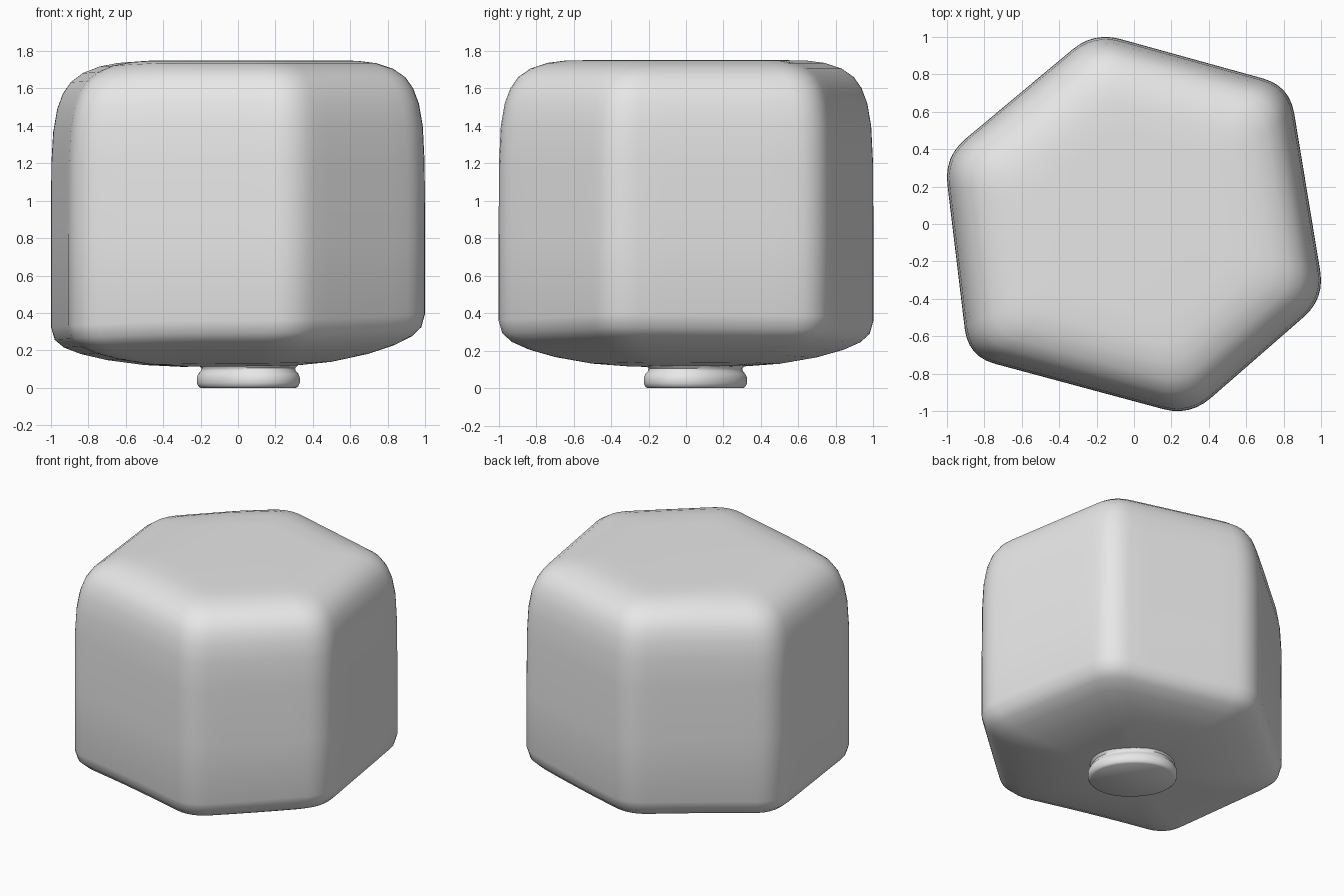
import bpy, bmesh, math
from mathutils import Vector

cube = bpy.data.objects.get("Cube")
if cube:
    bpy.data.objects.remove(cube, do_unlink=True)

grey = bpy.data.materials.new("plain_grey")
grey.use_nodes = True
grey.diffuse_color = (0.8, 0.8, 0.8, 1)
grey.node_tree.nodes["Principled BSDF"].inputs["Base Color"].default_value = (0.8, 0.8, 0.8, 1)


def rounded_outline(corners, cut, arc_steps=6, edge_steps=6):
    """Polygon outline with each corner replaced by a smooth curve."""
    pts = []
    n = len(corners)
    for i, corner in enumerate(corners):
        c = Vector(corner)
        before, after = Vector(corners[i - 1]), Vector(corners[(i + 1) % n])
        a = c + (before - c).normalized() * cut
        b = c + (after - c).normalized() * cut
        for k in range(arc_steps + 1):
            t = k / arc_steps
            pts.append(a * (1 - t) ** 2 + c * 2 * t * (1 - t) + b * t ** 2)
        end = after + (c - after).normalized() * cut
        pts += [b.lerp(end, k / edge_steps) for k in range(1, edge_steps)]
    return pts


def loft(name, outline, profile, centre=(0, 0), shift=None):
    """Stack scaled copies of an outline at the profile's heights."""
    bm = bmesh.new()
    rings = []
    for z, s in profile:
        ring = []
        for p in outline:
            x, y = centre[0] + p.x * s, centre[1] + p.y * s
            ring.append(bm.verts.new((x, y, z + (shift(x, y, z) if shift else 0))))
        rings.append(ring)
    n = len(outline)
    for low, high in zip(rings, rings[1:]):
        for i in range(n):
            j = (i + 1) % n
            bm.faces.new((low[i], low[j], high[j], high[i]))
    bm.faces.new(rings[0][::-1])
    bm.faces.new(rings[-1])
    bmesh.ops.recalc_face_normals(bm, faces=bm.faces)
    mesh = bpy.data.meshes.new(name)
    bm.to_mesh(mesh)
    bm.free()
    mesh.materials.append(grey)
    obj = bpy.data.objects.new(name, mesh)
    bpy.context.collection.objects.link(obj)
    bpy.ops.object.select_all(action='DESELECT')
    obj.select_set(True)
    bpy.context.view_layer.objects.active = obj
    bpy.ops.object.shade_smooth_by_angle(angle=math.radians(50))
    return obj


# Six-sided body with soft edges, a domed underside and a flat top
corners = [(-0.22, 1.03), (-1.03, 0.36), (-0.9, -0.71),
           (0.3, -1.03), (1.03, -0.4), (0.84, 0.74)]
outline = rounded_outline(corners, 0.15)
for axis in range(2):
    low, high = min(p[axis] for p in outline), max(p[axis] for p in outline)
    for p in outline:
        p[axis] = 2 * (p[axis] - low) / (high - low) - 1

body_profile = [(0.115, 0.3), (0.13, 0.5), (0.165, 0.7), (0.205, 0.84),
                (0.245, 0.93), (0.29, 0.98), (0.36, 1), (0.8, 1), (1.2, 0.998),
                (1.4, 0.988), (1.52, 0.967), (1.6, 0.937), (1.66, 0.895),
                (1.705, 0.83), (1.735, 0.74), (1.748, 0.64), (1.75, 0.5)]


def lean(x, y, z):
    """Lower edge rises to one side, upper edge dips at the other."""
    if z < 0.6:
        return 0.035 * x * abs(x)
    return -0.06 * max(0, -x - 0.45) if z > 1.3 else 0


loft("body", outline, body_profile, shift=lean)

# Small pillow-like foot, slightly longer along one diagonal
foot_outline = []
for k in range(48):
    a = math.tau * k / 48
    r = 0.27 + 0.03 * math.cos(2 * (a - math.radians(135)))
    foot_outline.append(Vector((r * math.cos(a), r * math.sin(a))))
foot_profile = [(0, 0.93), (0.008, 0.97), (0.025, 1), (0.055, 1), (0.075, 0.97),
                (0.09, 0.92), (0.105, 0.91), (0.12, 0.96), (0.14, 1)]
loft("foot", foot_outline, foot_profile, centre=(0.055, 0.05))
